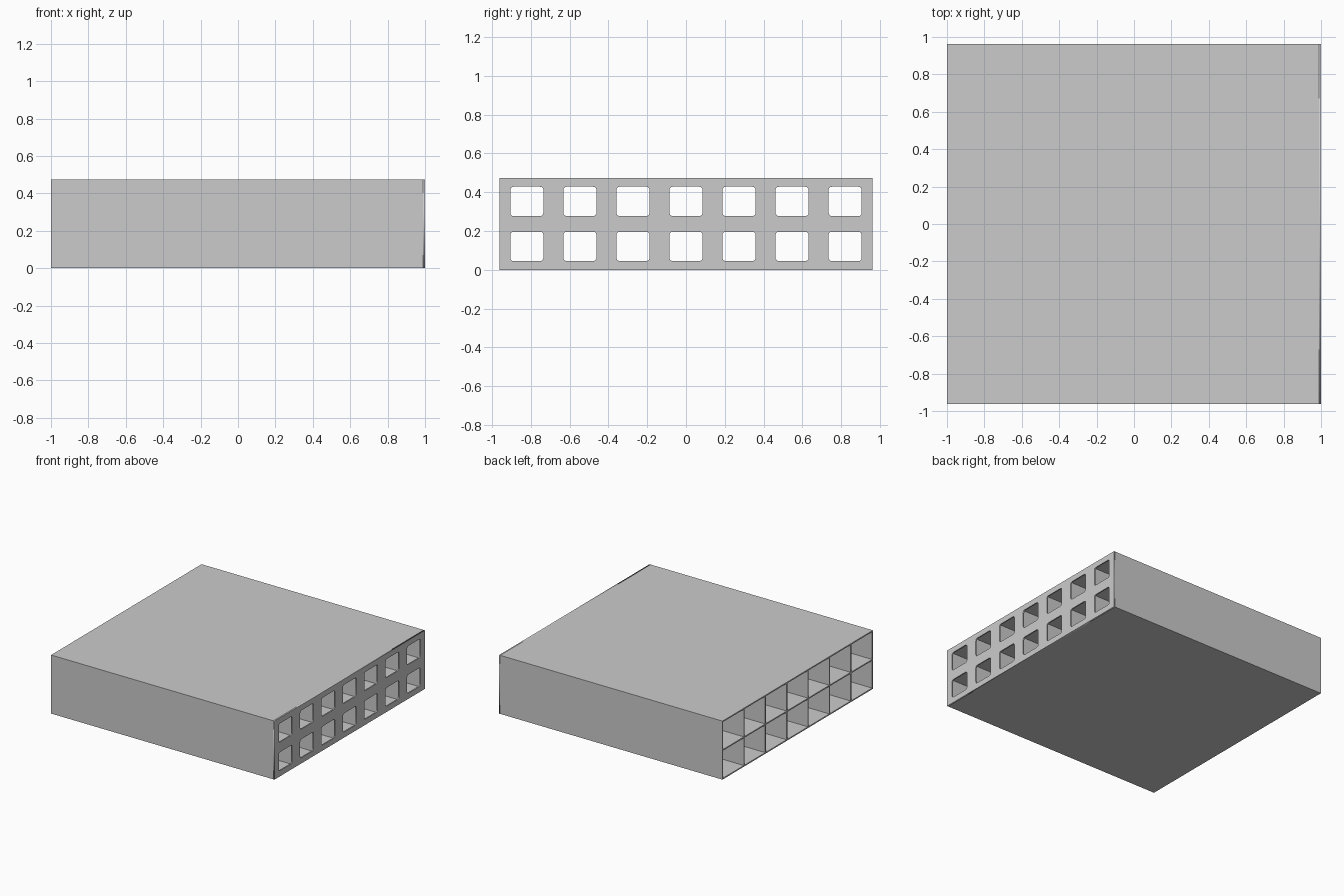
import bpy
import math
from mathutils import Vector

cube = bpy.data.objects.get("Cube")
if cube:
    bpy.data.objects.remove(cube, do_unlink=True)

WIDTH, DEPTH, HEIGHT = 2.0, 1.924, 0.474
T = 0.01                       # board thickness
COLS, ROWS = 7, 2
PITCH_Y = (DEPTH - T) / COLS
PITCH_Z = (HEIGHT - T) / ROWS
X0, X1 = -WIDTH / 2, WIDTH / 2 - T
Y0 = -DEPTH / 2

grey = bpy.data.materials.new("light grey")
grey.use_nodes = True
grey.diffuse_color = (0.6, 0.6, 0.6, 1)
grey.node_tree.nodes["Principled BSDF"].inputs["Base Color"].default_value = (0.6, 0.6, 0.6, 1)


def add_object(name, mesh):
    obj = bpy.data.objects.new(name, mesh)
    bpy.context.collection.objects.link(obj)
    return obj


def board(name, lo, hi):
    """Box between two opposite corners."""
    lo, hi = Vector(lo), Vector(hi)
    bpy.ops.mesh.primitive_cube_add(size=1, location=(lo + hi) / 2)
    obj = bpy.context.object
    obj.name = name
    obj.scale = hi - lo
    bpy.ops.object.transform_apply(location=False, rotation=False, scale=True)
    obj.data.materials.append(grey)


def rounded_rect(cx, cy, w, h, r, steps=4):
    """Outline points of a rectangle with rounded corners."""
    points = []
    for quarter, (sx, sy) in enumerate(((1, 1), (-1, 1), (-1, -1), (1, -1))):
        for i in range(steps + 1):
            a = (quarter + i / steps) * math.pi / 2
            points.append((cx + sx * (w / 2 - r) + r * math.cos(a),
                           cy + sy * (h / 2 - r) + r * math.sin(a)))
    return points


def add_outline(curve, points):
    spline = curve.splines.new("POLY")
    spline.points.add(len(points) - 1)
    for p, (x, y) in zip(spline.points, points):
        p.co = (x, y, 0, 1)
    spline.use_cyclic_u = True


# Outer case: floor, roof and upright walls between the cells
board("floor", (X0, Y0, 0), (X1, -Y0, T))
board("roof", (X0, Y0, HEIGHT - T), (X1, -Y0, HEIGHT))
for i in range(COLS + 1):
    y = Y0 + i * PITCH_Y
    name = "front_wall" if i == 0 else "back_wall" if i == COLS else f"divider_{i}"
    board(name, (X0, y, T), (X1, y + T, HEIGHT - T))

# Middle shelf, one piece per column
for i in range(COLS):
    y = Y0 + i * PITCH_Y
    board(f"shelf_{i + 1}", (X0, y + T, PITCH_Z), (X1, y + PITCH_Y, PITCH_Z + T))

# End panel with one rounded window per cell
outline = bpy.data.curves.new("window_panel_outline", "CURVE")
outline.dimensions = "2D"
outline.fill_mode = "BOTH"
outline.extrude = T / 2
add_outline(outline, [(Y0, 0), (-Y0, 0), (-Y0, HEIGHT), (Y0, HEIGHT)])
for i in range(COLS):
    for j in range(ROWS):
        cy = Y0 + T / 2 + (i + 0.5) * PITCH_Y
        cz = T / 2 + (j + 0.5) * PITCH_Z
        add_outline(outline, rounded_rect(cy, cz, 0.171, 0.151, 0.017))
source = add_object("panel_source", outline)
bpy.context.view_layer.update()
mesh = bpy.data.meshes.new_from_object(
    source.evaluated_get(bpy.context.evaluated_depsgraph_get()))
bpy.data.objects.remove(source, do_unlink=True)
panel = add_object("window_panel", mesh)
panel.location.x = WIDTH / 2 - T / 2
panel.rotation_euler = (math.pi / 2, 0, math.pi / 2)
mesh.materials.clear()
mesh.materials.append(grey)
